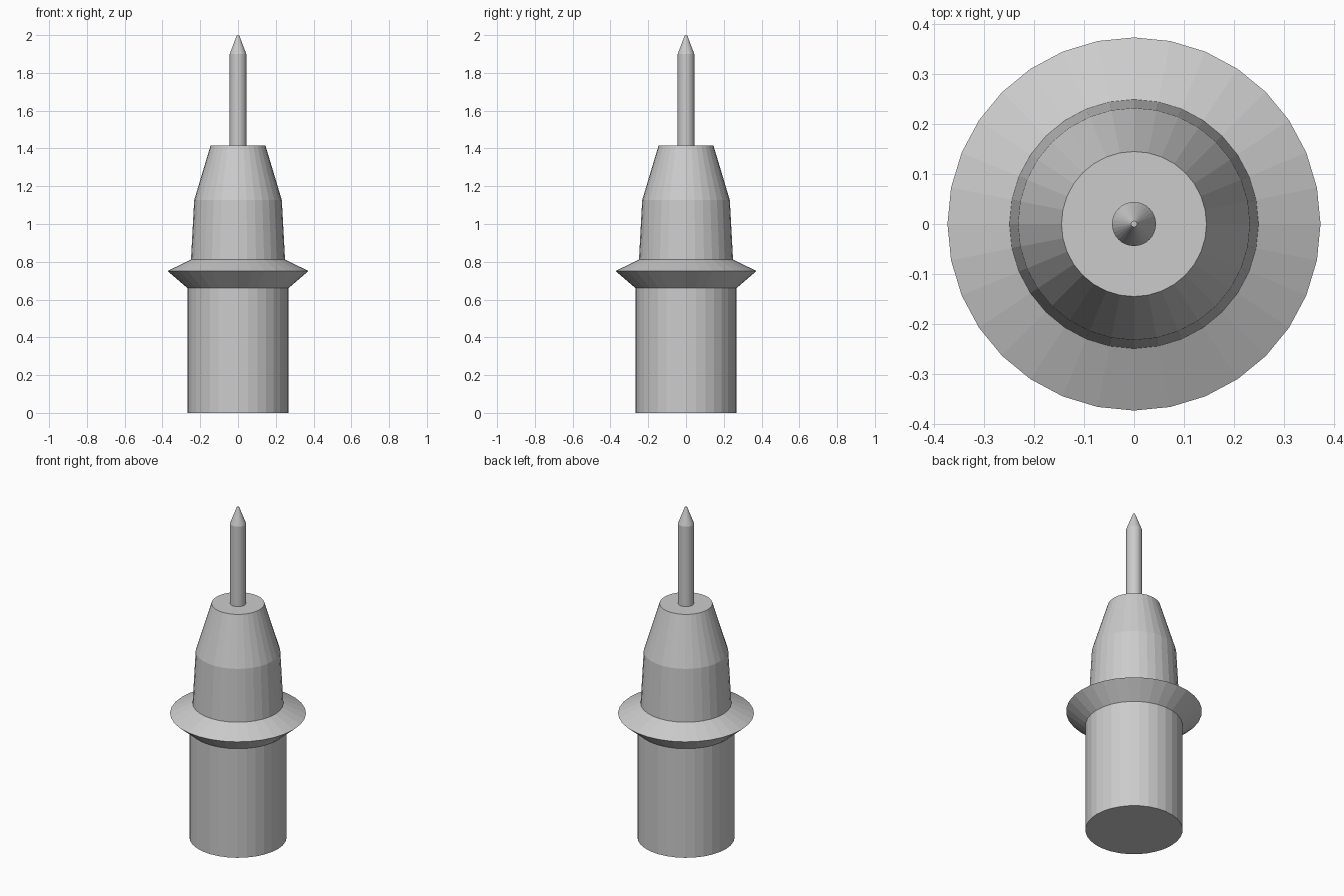
import bpy, bmesh
from math import cos, sin, tau

if "Cube" in bpy.data.objects:
    bpy.data.objects.remove(bpy.data.objects["Cube"])

SIDES = 32


def lathe(name, profile, cap_bottom=False, cap_top=False):
    """Revolve (radius, height) points around z with flat facets."""
    bm = bmesh.new()
    rings = [[bm.verts.new((r * cos(tau * i / SIDES), r * sin(tau * i / SIDES), z))
              for i in range(SIDES)] for r, z in profile]
    for low, high in zip(rings, rings[1:]):
        for i in range(SIDES):
            j = (i + 1) % SIDES
            bm.faces.new((low[i], low[j], high[j], high[i]))
    if cap_bottom:
        bm.faces.new(rings[0][::-1])
    if cap_top:
        bm.faces.new(rings[-1])
    mesh = bpy.data.meshes.new(name)
    bm.to_mesh(mesh)
    bm.free()
    obj = bpy.data.objects.new(name, mesh)
    bpy.context.collection.objects.link(obj)
    return obj


# Cylindrical base
lathe("base", [(0.267, 0), (0.267, 0.66)], cap_bottom=True)
# Sharp-edged collar
lathe("collar", [(0.267, 0.66), (0.373, 0.751), (0.249, 0.812)])
# Tapered nose with flat top
lathe("nose", [(0.249, 0.812), (0.232, 1.127), (0.145, 1.416)], cap_top=True)
# Slim pin with pointed tip
lathe("pin", [(0.044, 1.416), (0.044, 1.9), (0.006, 2.0)], cap_top=True)
